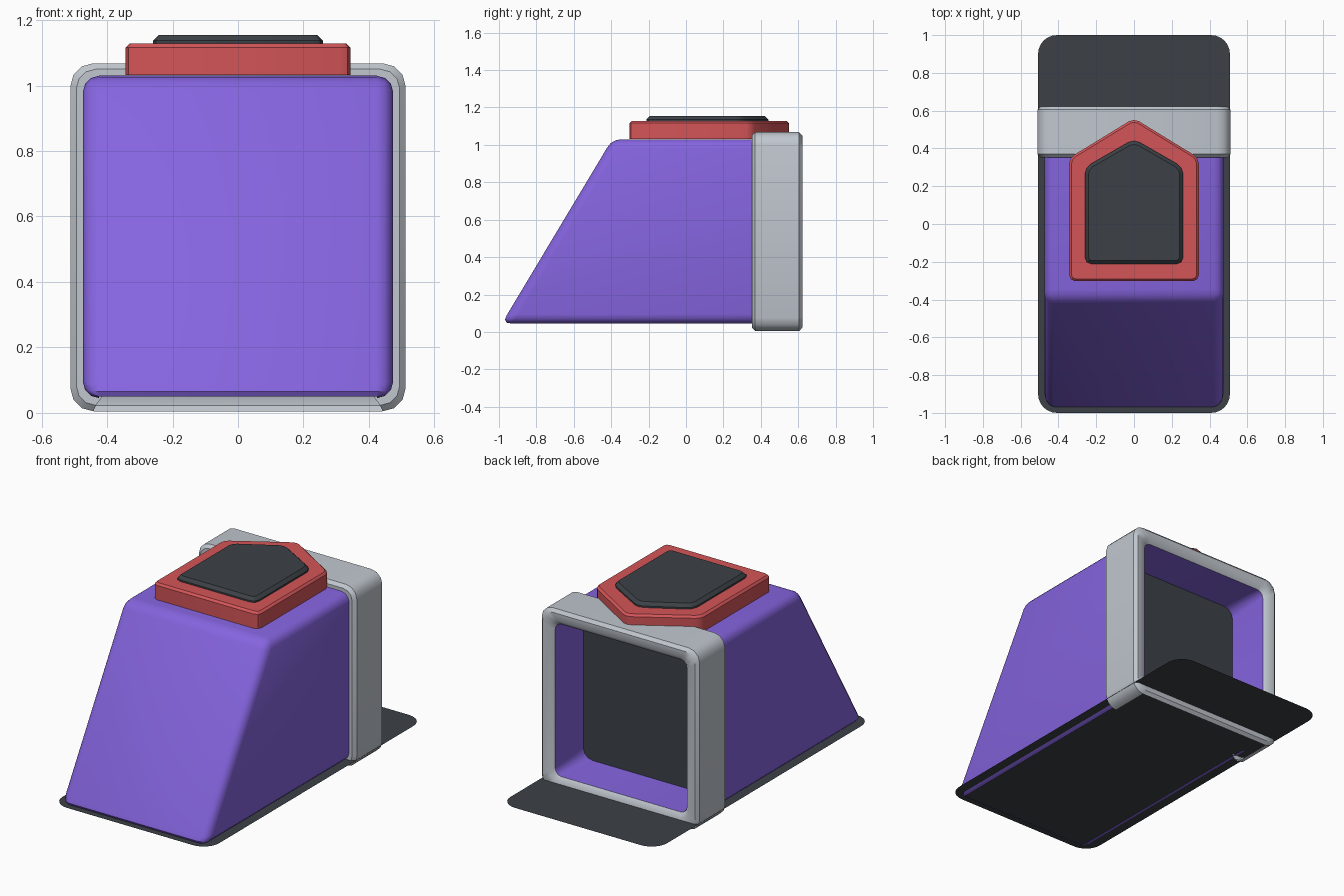
import bpy, bmesh, math
from mathutils import Vector

if "Cube" in bpy.data.objects:
    bpy.data.objects.remove(bpy.data.objects["Cube"])


def mat(name, col):
    m = bpy.data.materials.new(name)
    m.diffuse_color = (*col, 1)
    m.use_nodes = True
    m.node_tree.nodes["Principled BSDF"].inputs["Base Color"].default_value = m.diffuse_color
    return m


PURPLE = mat("purple", (0.235, 0.127, 0.735))
RED = mat("red", (0.65, 0.09, 0.097))
GREY = mat("light_grey", (0.53, 0.57, 0.62))
DARK = mat("charcoal", (0.045, 0.053, 0.061))


def finish(name, bm, m, angle=40, normals=True):
    if normals:
        bmesh.ops.recalc_face_normals(bm, faces=bm.faces[:])
    me = bpy.data.meshes.new(name)
    bm.to_mesh(me)
    bm.free()
    me.materials.append(m)
    ob = bpy.data.objects.new(name, me)
    bpy.context.collection.objects.link(ob)
    bpy.ops.object.select_all(action='DESELECT')
    ob.select_set(True)
    bpy.context.view_layer.objects.active = ob
    bpy.ops.object.shade_smooth_by_angle(angle=math.radians(angle))
    return ob


def rounded_rect(a0, a1, b0, b1, r, seg):
    pts = []
    for i, (ca, cb) in enumerate([(a1 - r, b1 - r), (a0 + r, b1 - r), (a0 + r, b0 + r), (a1 - r, b0 + r)]):
        for k in range(seg + 1):
            t = math.pi / 2 * (i + k / seg)
            pts.append((ca + r * math.cos(t), cb + r * math.sin(t)))
    return pts


def loft(bm, loops):
    """Bridge rounded-rectangle loops given as (y, inset from outer frame, radius)."""
    rows = []
    for y, d, r in loops:
        pts = rounded_rect(-0.512 + d, 0.512 - d, 0.005 + d, 1.068 - d, r, 3)
        rows.append([bm.verts.new((x, y, z)) for x, z in pts])
    n = len(rows[0])
    for a, b in zip(rows, rows[1:]):
        for i in range(n):
            j = (i + 1) % n
            bm.faces.new((a[i], a[j], b[j], b[i]))
    return rows


def prism(bm, pts, axis):
    """Extrude a closed polygon along the vector axis."""
    f = bm.faces.new([bm.verts.new(p) for p in pts])
    top = bmesh.ops.extrude_face_region(bm, geom=[f])['geom']
    bmesh.ops.translate(bm, verts=[v for v in top if isinstance(v, bmesh.types.BMVert)], vec=axis)
    bmesh.ops.recalc_face_normals(bm, faces=bm.faces[:])


# Ground plate: a thin sheet with rounded corners
bm = bmesh.new()
bm.faces.new([bm.verts.new((x, y, 0.053)) for x, y in rounded_rect(-0.508, 0.508, -1, 1, 0.1, 6)])
finish("base_plate", bm, DARK)

# Sloped body, softly bevelled, open at the bottom and back
bm = bmesh.new()
prism(bm, [(-0.474, y, z) for y, z in [(-0.985, 0.045), (-0.395, 1.03), (0.42, 1.03), (0.42, 0.045)]],
      Vector((0.948, 0, 0)))
edges = [e for e in bm.edges if min(v.co.y for v in e.verts) < 0.4]
bmesh.ops.bevel(bm, geom=edges, offset=0.05, segments=3, profile=0.5, affect='EDGES')
bm.normal_update()
bmesh.ops.delete(bm, geom=[f for f in bm.faces if f.normal.z < -0.98 or f.normal.y > 0.98], context='FACES')
finish("body", bm, PURPLE)

# Frame around the back opening, open underneath
bm = bmesh.new()
loft(bm, [(0.352, 0.055, 0.05), (0.352, 0.018, 0.06), (0.37, 0, 0.07), (0.605, 0, 0.07),
          (0.622, 0.018, 0.06), (0.622, 0.06, 0.05), (0.6, 0.085, 0.04)])
bmesh.ops.recalc_face_normals(bm, faces=bm.faces[:])
gap = [f for f in bm.faces if abs(f.calc_center_median().x) < 0.1
       and f.calc_center_median().z < 0.06 and f.calc_center_median().y < 0.6]
bmesh.ops.delete(bm, geom=gap, context='FACES')
finish("back_frame", bm, GREY, normals=False)

# Lining of the opening and its dark back wall
bm = bmesh.new()
loft(bm, [(0.34, 0.085, 0.06), (0.602, 0.085, 0.04)])
for f in bm.faces:
    f.normal_update()
    c = f.calc_center_median() - Vector((0, 0.47, 0.535))
    if f.normal.dot(c) > 0:
        f.normal_flip()
finish("opening_lining", bm, PURPLE, normals=False)

bm = bmesh.new()
f = bm.faces.new([bm.verts.new((x, 0.341, z)) for x, z in rounded_rect(-0.427, 0.427, 0.09, 0.983, 0.06, 3)])
f.normal_update()
if f.normal.y < 0:
    f.normal_flip()
finish("inner_panel", bm, DARK, normals=False)


# Arrow-shaped pads on the roof
def pad(name, w, y0, y1, tip, z0, z1, corner, edge_in, m):
    bm = bmesh.new()
    prism(bm, [(x, y, z0) for x, y in [(-w, y0), (w, y0), (w, y1), (0, tip), (-w, y1)]],
          Vector((0, 0, z1 - z0)))
    sides = [e for e in bm.edges if abs(e.verts[0].co.z - e.verts[1].co.z) > 0.01]
    bmesh.ops.bevel(bm, geom=sides, offset=corner, segments=2, profile=0.5, affect='EDGES')
    rim = [e for e in bm.edges if min(v.co.z for v in e.verts) > z1 - 0.001]
    bmesh.ops.bevel(bm, geom=rim, offset=edge_in, segments=1, affect='EDGES')
    finish(name, bm, m, 30)


pad("roof_pad", 0.343, -0.302, 0.35, 0.56, 1.032, 1.128, 0.03, 0.012, RED)
pad("roof_pad_inlay", 0.26, -0.212, 0.3, 0.45, 1.1, 1.155, 0.035, 0.018, DARK)
